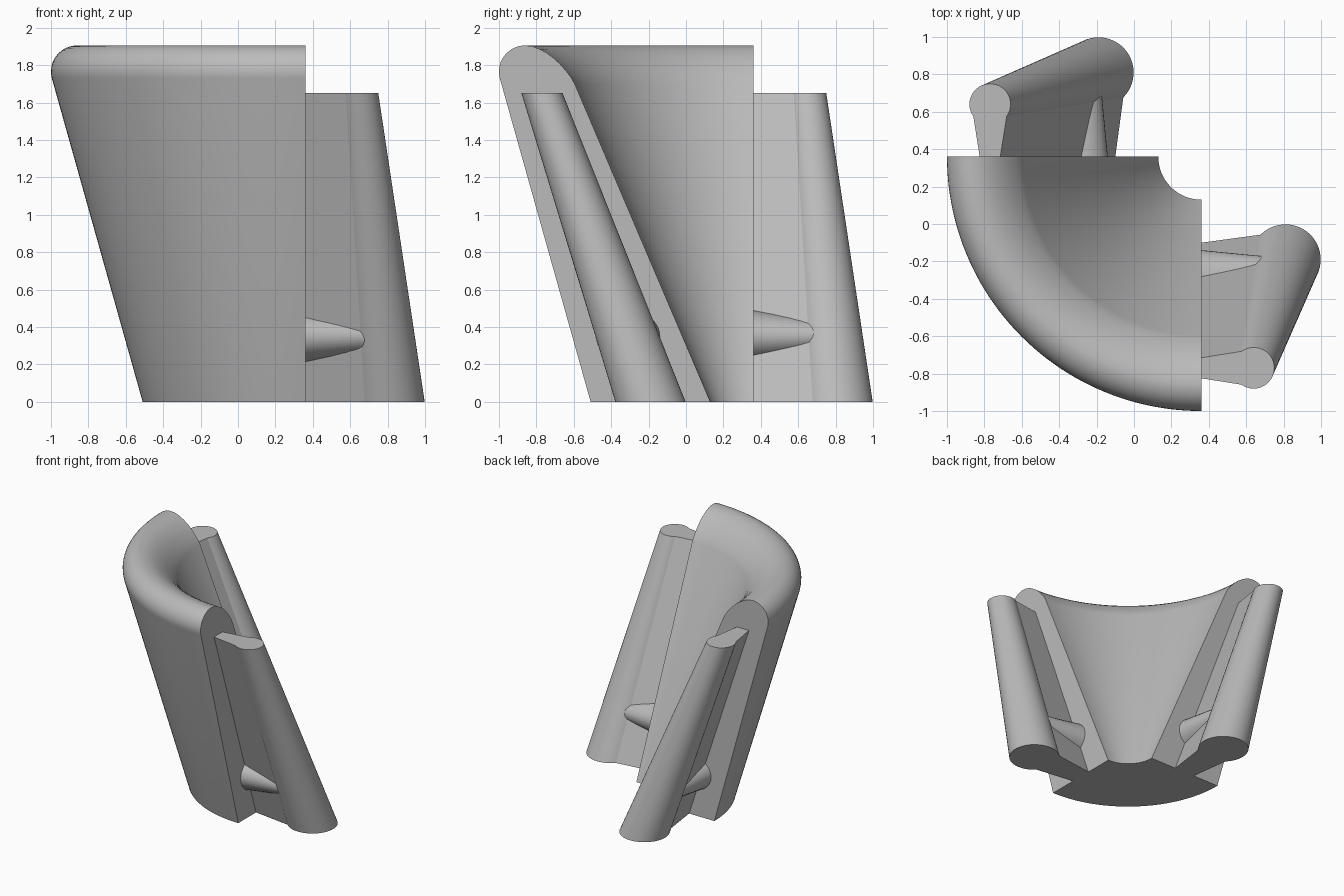
import bpy, bmesh
from math import sin, cos, radians, tau
from mathutils import Matrix, Vector

cube = bpy.data.objects.get("Cube")
if cube:
    bpy.data.objects.remove(cube, do_unlink=True)

grey = bpy.data.materials.new("plain_grey")
grey.use_nodes = True
grey.diffuse_color = (0.5, 0.5, 0.5, 1)
grey.node_tree.nodes["Principled BSDF"].inputs["Base Color"].default_value = (0.5, 0.5, 0.5, 1)

CUT = 0.36  # the shell is cut off at x = CUT and y = CUT
SWAP = Matrix(((0, 1, 0, 0), (1, 0, 0, 0), (0, 0, 1, 0), (0, 0, 0, 1)))


def loft(name, rings, matrix=Matrix()):
    """Skin closed rings of equal length and cap both ends."""
    bm = bmesh.new()
    loops = [[bm.verts.new(matrix @ Vector(p)) for p in ring] for ring in rings]
    for a, b in zip(loops, loops[1:]):
        for i in range(len(a)):
            j = (i + 1) % len(a)
            bm.faces.new((a[i], a[j], b[j], b[i]))
    bm.faces.new(loops[0])
    bm.faces.new(loops[-1])
    bmesh.ops.recalc_face_normals(bm, faces=bm.faces)
    mesh = bpy.data.meshes.new(name)
    bm.to_mesh(mesh)
    bm.free()
    mesh.materials.append(grey)
    obj = bpy.data.objects.new(name, mesh)
    bpy.context.collection.objects.link(obj)
    bpy.ops.object.select_all(action="DESELECT")
    obj.select_set(True)
    bpy.context.view_layer.objects.active = obj
    bpy.ops.object.shade_smooth_by_angle(angle=radians(25))
    return obj


# Quarter-turn shell: flaring wall with a rounded rim
profile = [(0.23, 0), (0.87, 0)]
for i in range(13):
    a = radians(-15 + 105 * i / 12)
    profile.append((1.22 + 0.14 * cos(a), 1.765 + 0.14 * sin(a)))
profile += [(1.18, 1.9), (1.14, 1.885), (1.105, 1.865), (1.07, 1.84),
            (1.035, 1.808), (1.0, 1.768), (0.975, 1.735), (0.955, 1.7)]
sweep = [radians(180 + 90 * i / 48) for i in range(49)]
loft("curved_shell", [[(CUT + r * cos(a), CUT + r * sin(a), z) for r, z in profile]
                      for a in sweep])


def rib_outline(z, cx, cy, radius, root, joint):
    """Keyhole outline: a web that widens into a round post."""
    start = radians(joint - 180)
    span = radians(360 - 2 * (180 - joint))
    ring = [(CUT, cy - root, z)]
    for i in range(41):
        a = start + span * i / 40
        ring.append((cx + radius * cos(a), cy + radius * sin(a), z))
    ring.append((CUT, cy + root, z))
    return ring


def rib_outline_at(z, cx, cy, radius, root, joint):
    ring = [(CUT, cy - root, z)]
    for i in range(41):
        a = radians(-joint + 2 * joint * i / 40)
        ring.append((cx + radius * cos(a), cy + radius * sin(a), z))
    return ring + [(CUT, cy + root, z)]


def oval(x, half_y, half_z):
    return [(x, -0.31 + half_y * cos(tau * i / 40), 0.35 + half_z * sin(tau * i / 40))
            for i in range(40)]


# Leaning rib and cross peg on each cut face, mirrored across the diagonal
for side, matrix in (("left", Matrix()), ("back", SWAP)):
    loft(side + "_rib", [rib_outline_at(0, 0.81, -0.19, 0.188, 0.09, 135),
                         rib_outline_at(1.65, 0.64, -0.77, 0.11, 0.055, 126)], matrix)
    loft(side + "_peg", [oval(CUT, 0.17, 0.14), oval(0.72, 0.135, 0.085)], matrix)
